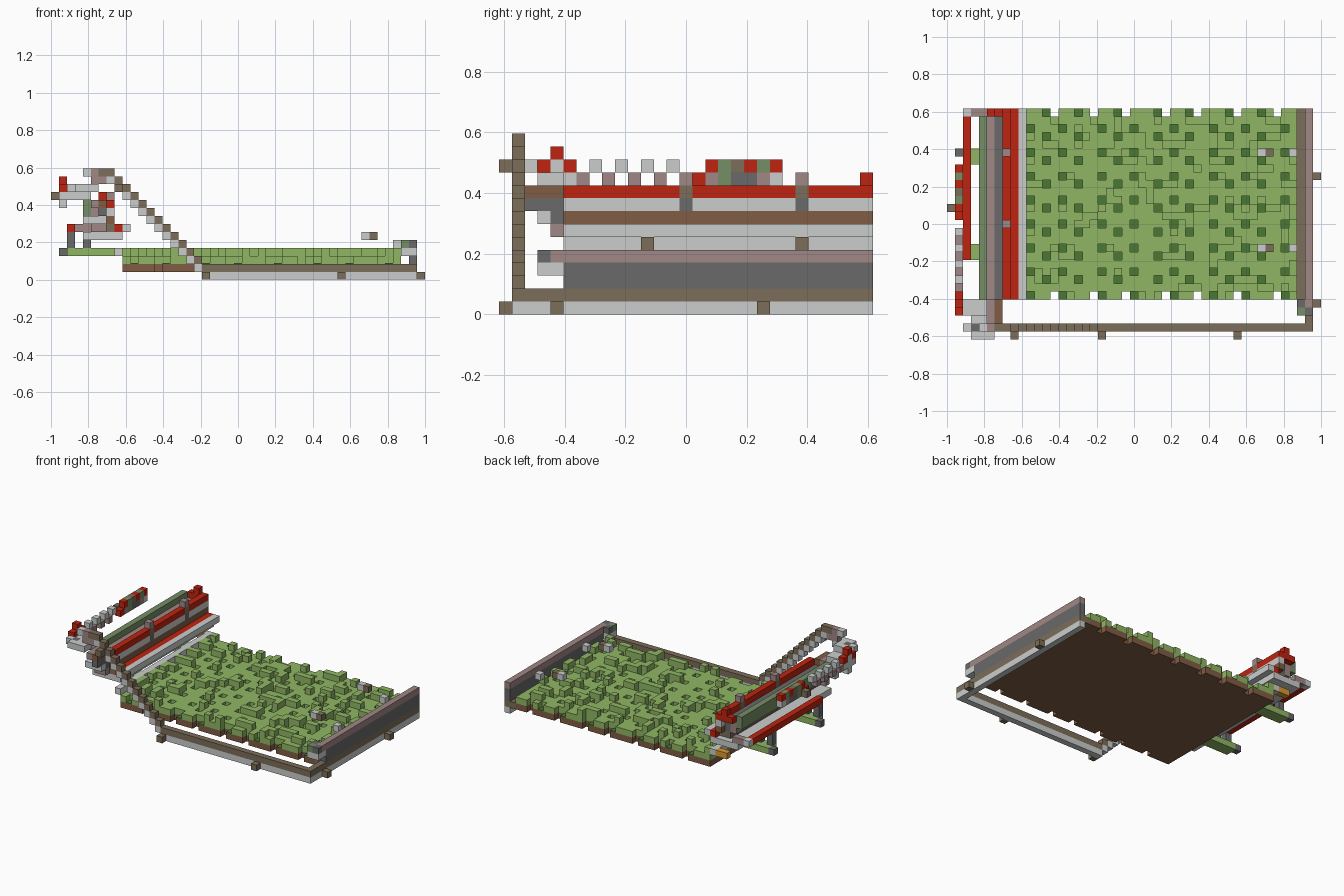
import bpy, bmesh, random
from mathutils import Matrix, Vector

random.seed(7)
if "Cube" in bpy.data.objects:
    bpy.data.objects.remove(bpy.data.objects["Cube"], do_unlink=True)

V = 2 / 47                       # edge of one block
ORIGIN = Vector((-1, -14.5 * V, 0))

COLOURS = {
    "light_grey": (.60, .61, .61), "dark_grey": (.142, .142, .142),
    "brown": (.20, .155, .10), "mauve": (.35, .245, .235),
    "red": (.52, .017, .005), "grass": (.28, .47, .128),
    "deep_green": (.07, .19, .032), "olive": (.18, .27, .13),
    "earth": (.22, .11, .058), "orange": (.70, .32, .03),
}
MATS = {}
for label, rgb in COLOURS.items():
    m = bpy.data.materials.new(label)
    m.use_nodes = True
    m.diffuse_color = (*rgb, 1)
    m.node_tree.nodes["Principled BSDF"].inputs["Base Color"].default_value = (*rgb, 1)
    MATS[label] = m


class Part:
    """Collects coloured blocks, addressed by grid cell, into one object."""

    def __init__(self, name):
        self.name, self.bm, self.used = name, bmesh.new(), []

    def add(self, colour, x, y, z):
        # each axis is one cell or an inclusive (first, last) pair
        spans = [a if isinstance(a, tuple) else (a, a) for a in (x, y, z)]
        size = Vector([b - a + 1 for a, b in spans]) * V
        mid = Vector([(a + b + 1) / 2 for a, b in spans]) * V + ORIGIN
        if colour not in self.used:
            self.used.append(colour)
        made = bmesh.ops.create_cube(
            self.bm, size=1, matrix=Matrix.Translation(mid) @ Matrix.Diagonal((*size, 1)))
        for f in {f for v in made["verts"] for f in v.link_faces}:
            f.material_index = self.used.index(colour)

    def done(self):
        mesh = bpy.data.meshes.new(self.name)
        self.bm.to_mesh(mesh)
        self.bm.free()
        for c in self.used:
            mesh.materials.append(MATS[c])
        bpy.context.collection.objects.link(bpy.data.objects.new(self.name, mesh))


# Field: earth slab with notched long edges
FIRST, LAST, NEAR, FAR = 9, 43, 5, 28
notches = {int(13.5 + 4.6 * k) for k in range(-1, 7)}
earth = Part("earth_slab")
earth.add("earth", (FIRST, LAST), (NEAR + 1, FAR - 1), 1)
for i in range(FIRST, LAST + 1):
    if i not in notches:
        for j in (NEAR, FAR):
            earth.add("earth", i, j, 1)
earth.done()

# Grass: one layer with a staggered lattice of dark pits, and raised tufts
pits = set()
for row in range(16):
    for k in range(-1, 8):
        pits.add((int(12.3 + 4.6 * k + 2.3 * (row % 2)), FAR - (3 * row + 1) // 2))
cells = {(i, j) for i in range(FIRST, LAST + 1) for j in range(NEAR, FAR + 1)
         if not (j in (NEAR, FAR) and i in notches)}
tufts = set()
for i, j in sorted(cells):
    if random.random() < .13:
        tufts.update([(i, j), random.choice([(i + 1, j), (i, j + 1), (i, j)])])
grass, floor = Part("grass"), Part("grass_pits")
for i, j in sorted(cells):
    if (i, j) in pits:
        floor.add("deep_green", i, j, (1.85, 1.1))
    else:
        grass.add("grass", i, j, (2, 3 if (i, j) in tufts else 2))
grass.done()
floor.done()

# Small markers hovering over the field
markers = Part("field_markers")
for j in (11, 23):
    markers.add("light_grey", 39, j, 5)
    markers.add("brown", 40, j, 5)
    markers.add("light_grey", 43, j, 4)
markers.done()

# Front rail with pegs
rail = Part("front_rail")
rail.add("light_grey", (19, 45), 1, 0)
rail.add("brown", (19, 45), 1, 1)
for i in (19, 36):
    rail.add("brown", i, 0, 0)
rail.done()

# Stepped ramp from the rail up to the stand
ramp = Part("stepped_ramp")
for i in range(7, 19):
    ramp.add("brown", i, 1, 20 - i)
    ramp.add("light_grey", i, 1, 19 - i)
ramp.add("brown", 8, 0, 11)
ramp.add("brown", 6, 1, 13)
ramp.add("mauve", 5, 1, (12, 13))
ramp.add("light_grey", 4, 1, 13)
ramp.add("mauve", 6, 1, 12)
ramp.done()

# End wall with its inner ledge, corner blocks and pegs
wall = Part("end_wall")
wall.add("light_grey", 45, (2, 28), 0)
wall.add("brown", 45, (2, 28), 1)
wall.add("brown", 44, (5, 28), 1)
wall.add("dark_grey", 45, (5, 28), (2, 3))
wall.add("mauve", 45, (4, 28), 4)
wall.add("olive", 44, 3, 4)
wall.add("dark_grey", 44, 4, 4)
wall.add("dark_grey", 45, 3, 4)
wall.add("light_grey", (44, 45), (3, 4), 3)
for j in (4, 20):
    wall.add("brown", 46, j, 0)
wall.done()

# Long stand: bars that share one length, listed by cross-section
stand = Part("long_stand")
for colour, x, z in [
        ("light_grey", 8, 3), ("light_grey", (4, 8), 5), ("light_grey", 9, 6),
        ("red", 8, 6), ("brown", (6, 7), 6), ("earth", 7, 7),
        ("dark_grey", 6, (7, 8)), ("mauve", 5, (7, 8)), ("olive", 4, (8, 9))]:
    stand.add(colour, x, (5, 27), z)
# top bars, interrupted by two posts
for span in ((5, 13), (15, 22), (24, 27)):
    stand.add("light_grey", 7, span, 8)
    stand.add("red", 7, span, 9)
for j in (14, 23):
    stand.add("dark_grey", 7, j, 8)
    stand.add("brown", 7, j, 9)
    stand.add("mauve", 7, j, 10)
# back end of the stand
for colour, x, z in [("light_grey", 8, 3), ("orange", (6, 7), 3),
                     ("light_grey", (4, 8), 5), ("red", 8, 6),
                     ("light_grey", 9, 6), ("earth", 7, 7),
                     ("light_grey", 7, 8), ("red", (5, 7), 9), ("red", 6, 10)]:
    stand.add(colour, x, 28, z)
stand.done()

# Rear bar and the two green arms that hold it
arms = Part("rear_bar_and_arms")
arms.add("red", 2, (10, 27), 6)
arms.add("light_grey", 2, 28, 6)
arms.add("mauve", (3, 4), 28, 6)
for j in (10, 22):
    arms.add("grass", (2, 8), (j, j + 1), 3)
    arms.add("dark_grey", 1, j + 1, 3)
    arms.add("dark_grey", 2, j, (4, 5))
    arms.add("dark_grey", 4, j, 4)
arms.done()

# Front hub that joins ramp, stand and rear loop
hub = Part("front_hub")
hub.add("earth", 6, (2, 4), 9)
hub.add("dark_grey", 6, (2, 4), 8)
hub.add("dark_grey", (5, 6), 4, 7)
hub.add("light_grey", (4, 6), 3, 7)
hub.add("mauve", (5, 6), 4, 6)
hub.add("mauve", 5, (2, 4), 9)
hub.add("light_grey", (3, 5), 0, 11)
hub.add("light_grey", 2, 1, 11)
hub.add("dark_grey", 3, 1, 11)
hub.add("light_grey", (4, 5), 1, 11)
hub.add("light_grey", (3, 4), 2, 11)
hub.add("light_grey", (2, 4), (3, 4), 10)
hub.done()

# Rear chain of alternating blocks
chain = Part("rear_chain")
chain.add("red", 1, 3, 11)
chain.add("light_grey", 1, 4, 11)
chain.add("red", 1, 4, 12)
chain.add("red", 1, 5, 11)
chain.add("light_grey", 1, (3, 5), 10)
chain.add("light_grey", 1, 4, 9)
for j in range(6, 14):
    chain.add("light_grey" if j % 2 else "mauve", 1, j, 11 if j % 2 else 10)
chain.add("red", 1, 15, 10)
tops = ["red", "olive", "brown", "red", "olive", "red"]
bases = ["mauve", "olive", "dark_grey", "dark_grey", "mauve", "light_grey"]
for n, (top, base) in enumerate(zip(tops, bases)):
    chain.add(top, 1, 16 + n, 11)
    chain.add(base, 1, 16 + n, 10)
chain.add("brown", 0, 16, 10)
chain.done()
